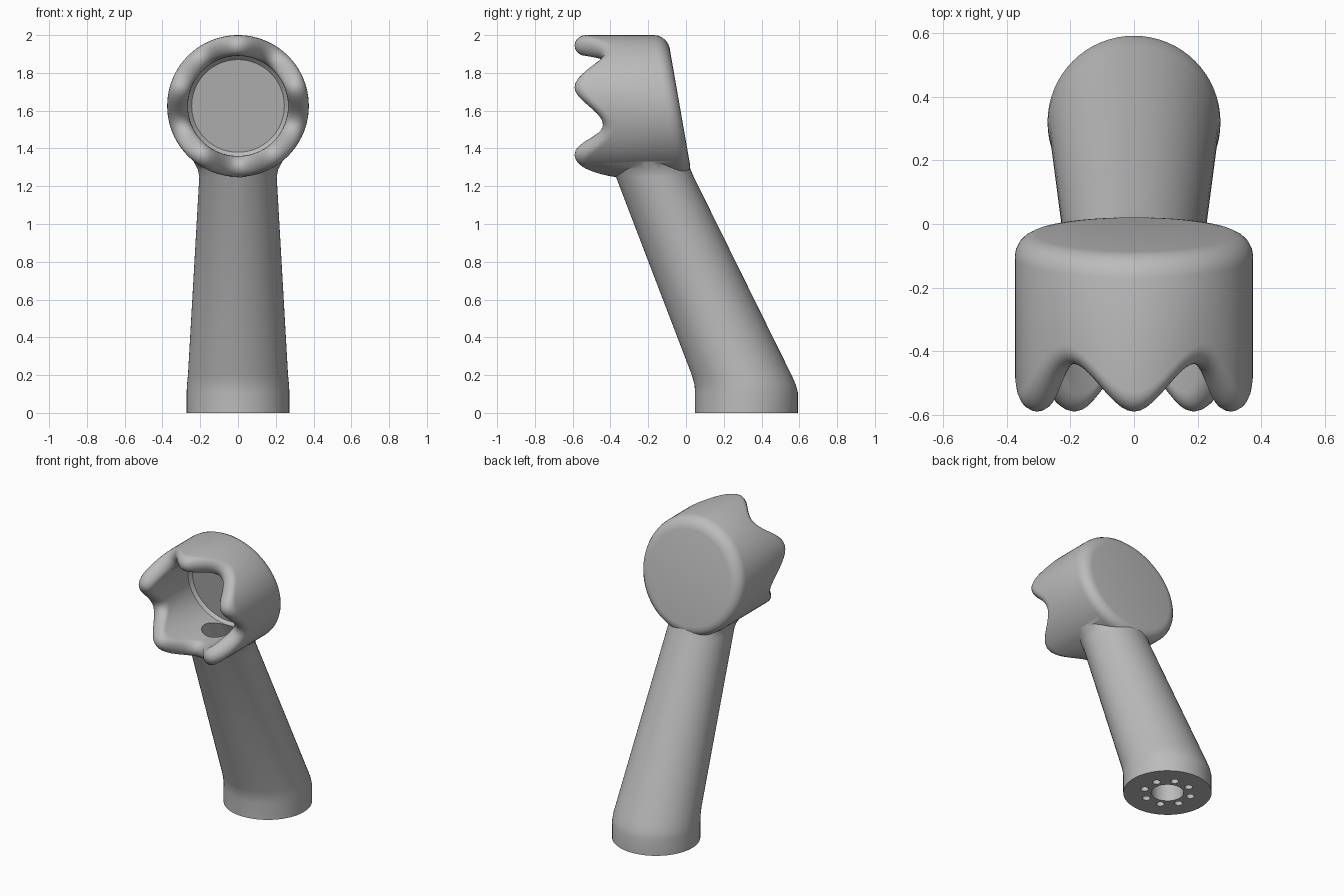
import bpy, bmesh
from math import sin, cos, pi, radians

cube = bpy.data.objects.get("Cube")
if cube:
    bpy.data.objects.remove(cube)

grey = bpy.data.materials.new("matte grey")
grey.use_nodes = True
grey.diffuse_color = (0.5, 0.5, 0.5, 1)
grey.node_tree.nodes["Principled BSDF"].inputs["Base Color"].default_value = (0.5, 0.5, 0.5, 1)

HEAD_Z, OUTER, INNER = 1.625, 0.375, 0.265


def loft(name, rings):
    """Skin a list of equal rings and cap both ends."""
    bm = bmesh.new()
    loops = [[bm.verts.new(p) for p in ring] for ring in rings]
    n = len(loops[0])
    for a, b in zip(loops, loops[1:]):
        for i in range(n):
            j = (i + 1) % n
            bm.faces.new((a[i], a[j], b[j], b[i]))
    bm.faces.new(loops[0])
    bm.faces.new(loops[-1])
    bmesh.ops.recalc_face_normals(bm, faces=bm.faces)
    mesh = bpy.data.meshes.new(name)
    bm.to_mesh(mesh)
    bm.free()
    mesh.materials.append(grey)
    obj = bpy.data.objects.new(name, mesh)
    bpy.context.collection.objects.link(obj)
    return obj


def ellipse(y, z, rx, ry, n=64, x=0):
    return [(x + rx * cos(2 * pi * i / n), y + ry * sin(2 * pi * i / n), z) for i in range(n)]


def combine(target, other, operation):
    """Apply a boolean and discard the helper."""
    other.hide_render = True
    mod = target.modifiers.new(operation, "BOOLEAN")
    mod.operation, mod.object, mod.solver = operation, other, "EXACT"
    bpy.context.view_layer.objects.active = target
    bpy.ops.object.modifier_apply(modifier=mod.name)
    bpy.data.objects.remove(other)


# Cup-shaped head: slanted back, five-lobed rounded rim, open bore
def head_ring(radius, y_of, n=100):
    ring = []
    for i in range(n):
        a = 2 * pi * i / n
        z = radius * sin(a)
        ring.append((radius * cos(a), y_of(a, z), HEAD_Z + z))
    return ring


def slanted(offset):
    return lambda a, z: offset - 0.175 * z


def rim(offset):
    return lambda a, z: -0.515 - 0.075 * cos(5 * (a - pi / 2)) + offset


rings = []
for i in range(6):  # rounded back edge
    t = radians(18 * i)
    rings.append(head_ring(OUTER - 0.07 + 0.07 * sin(t), slanted(-0.033 - 0.07 * (1 - cos(t)))))
half = (OUTER - INNER) / 2
for i in range(11):  # rounded front rim
    t = radians(18 * i)
    rings.append(head_ring(INNER + half + half * cos(t), rim(0.06 * (1 - sin(t)))))
rings.append(head_ring(INNER, slanted(-0.155)))
rings.append(head_ring(INNER - 0.02, slanted(-0.135)))
body = loft("wand_body", rings)

# Tapered handle with a short upright foot and a flared neck
handle = loft("handle", [
    ellipse(0.32, 0, 0.272, 0.272),
    ellipse(0.32, 0.11, 0.272, 0.272),
    ellipse(0.313, 0.15, 0.27, 0.268),
    ellipse(0.295, 0.2, 0.265, 0.264),
    ellipse(-0.165, 1.25, 0.205, 0.206),
    ellipse(-0.183, 1.29, 0.213, 0.207),
    ellipse(-0.2, 1.33, 0.235, 0.207),
])
combine(body, handle, "UNION")

# Central channel running from the foot into the bore
channel = loft("channel_cutter", [
    ellipse(0.32, -0.05, 0.1, 0.1, 40),
    ellipse(0.32, 0.14, 0.1, 0.1, 40),
    ellipse(-0.165, 1.25, 0.1, 0.1, 40),
    ellipse(-0.25, 1.45, 0.1, 0.1, 40),
])
combine(body, channel, "DIFFERENCE")

# Ring of eight screw holes in the foot
for k in range(8):
    a = radians(22.5 + 45 * k)
    x, y = 0.147 * cos(a), 0.32 + 0.147 * sin(a)
    hole = loft("screw_hole_cutter", [ellipse(y, z, 0.025, 0.025, 16, x) for z in (-0.05, 0.15)])
    combine(body, hole, "DIFFERENCE")

bpy.ops.object.select_all(action="DESELECT")
body.select_set(True)
bpy.context.view_layer.objects.active = body
bpy.ops.object.shade_smooth_by_angle(angle=radians(35))
